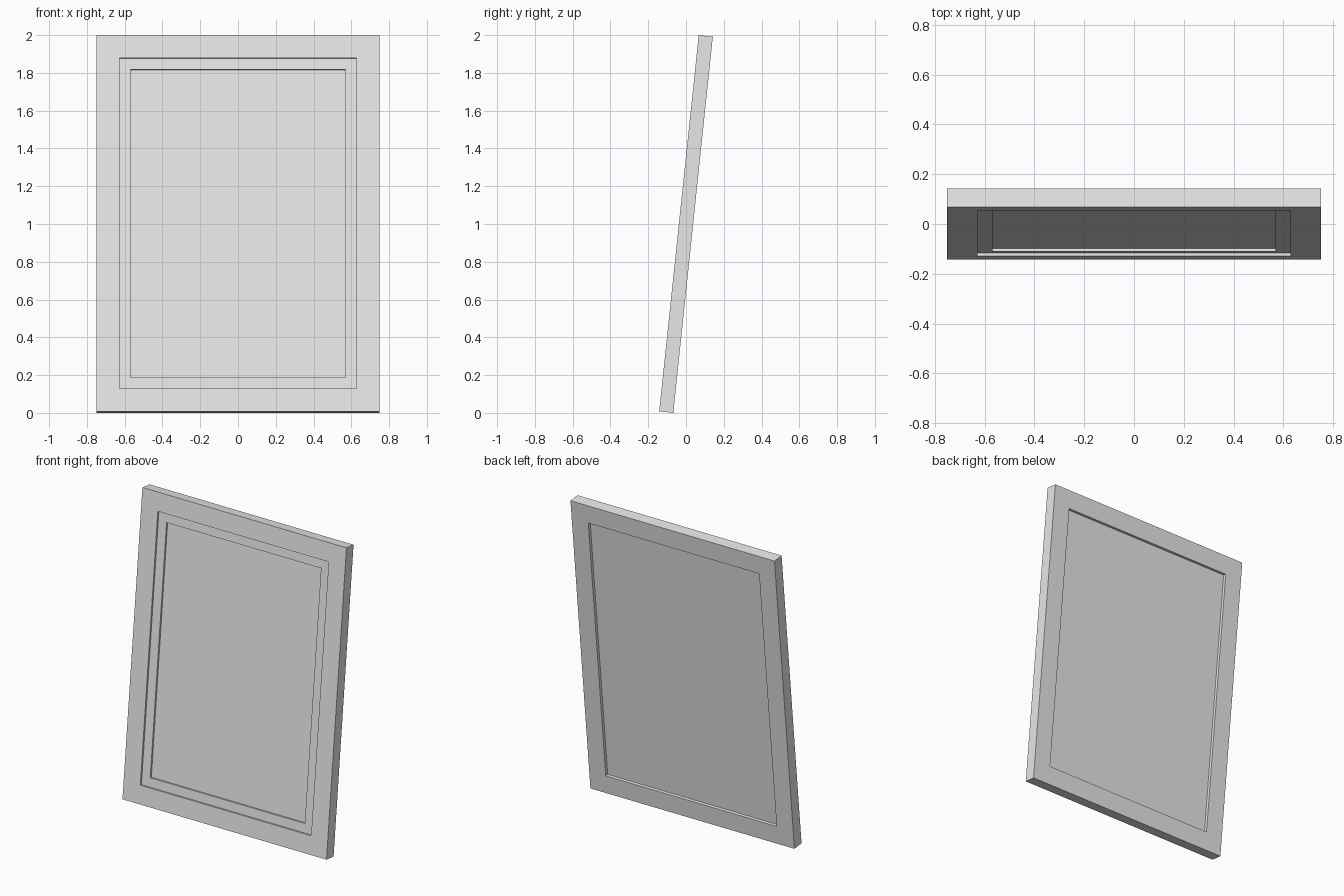
import bpy, bmesh, math
from mathutils import Matrix

if "Cube" in bpy.data.objects:
    bpy.data.objects.remove(bpy.data.objects["Cube"])

HALF_W, HALF_H, T = 0.75, 1.0015, 0.075    # outer half sizes and thickness
BORDER, MAT_W = 0.122, 0.06                # visible widths of frame and mat
STEP, BACK = 0.0125, 0.02                  # front step depth, back recess depth
LEAN = Matrix.Translation((0, 0, 1)) @ Matrix.Rotation(math.radians(-6), 4, 'X')

grey = bpy.data.materials.new("plain_grey")
grey.diffuse_color = (0.8, 0.8, 0.8, 1)
grey.use_nodes = True
grey.node_tree.nodes["Principled BSDF"].inputs["Base Color"].default_value = grey.diffuse_color


def slab(name, inset, y0, y1, hole=None):
    """Upright rectangle between depths y0 and y1, with an optional opening."""
    bm = bmesh.new()

    def loop(i, y):
        w, h = HALF_W - i, HALF_H - i
        return [bm.verts.new((sx * w, y, sz * h))
                for sx, sz in ((-1, -1), (1, -1), (1, 1), (-1, 1))]

    def bridge(a, b):
        for k in range(4):
            n = (k + 1) % 4
            bm.faces.new((a[k], a[n], b[n], b[k]))

    front, back = loop(inset, y0), loop(inset, y1)
    bridge(front, back)
    if hole is None:
        bm.faces.new(front)
        bm.faces.new(back)
    else:
        in_front, in_back = loop(hole, y0), loop(hole, y1)
        bridge(front, in_front)
        bridge(back, in_back)
        bridge(in_front, in_back)
    bmesh.ops.recalc_face_normals(bm, faces=bm.faces)
    bm.transform(LEAN)
    me = bpy.data.meshes.new(name)
    bm.to_mesh(me)
    bm.free()
    me.materials.append(grey)
    bpy.context.collection.objects.link(bpy.data.objects.new(name, me))


f = -T / 2
# Outer frame, stepped mat, and picture panel with a recessed back
slab("frame", 0, f, T / 2, hole=BORDER)
slab("mat", BORDER, f + STEP, f + 2 * STEP, hole=BORDER + MAT_W)
slab("picture_panel", BORDER, f + 2 * STEP, T / 2 - BACK)
